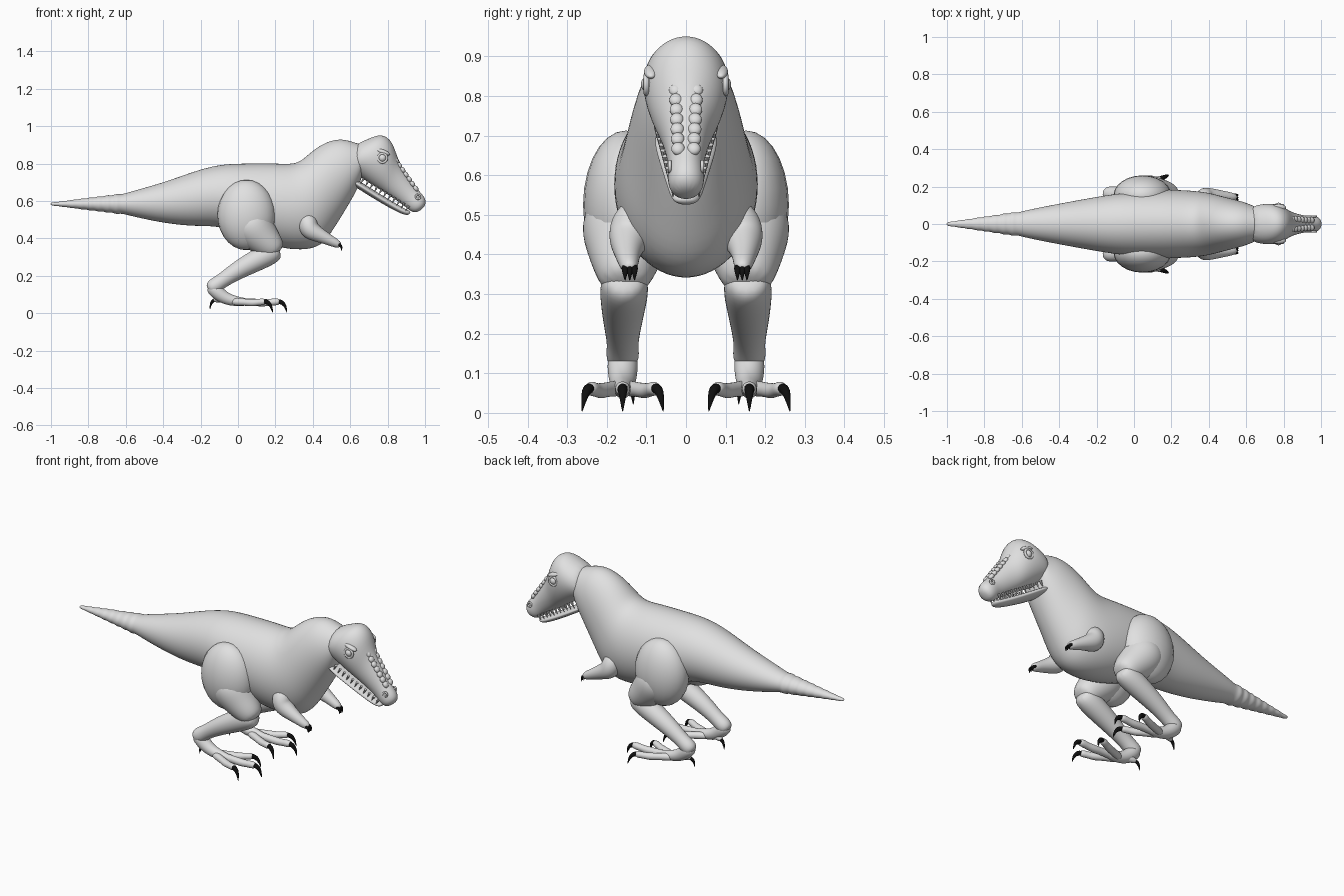
import bpy, bmesh, math
from mathutils import Vector

cube = bpy.data.objects.get("Cube")
if cube:
    bpy.data.objects.remove(cube, do_unlink=True)


def material(name, value):
    m = bpy.data.materials.new(name)
    m.use_nodes = True
    col = (value, value, value, 1)
    m.diffuse_color = col
    m.node_tree.nodes["Principled BSDF"].inputs["Base Color"].default_value = col
    return m


SKIN = material("pale grey", 0.75)
CLAW = material("black", 0.005)
SIDES = 16


def skin(name, rings, mat, mirror=False, level=2):
    """Bridge rings of points into a smooth closed surface."""
    bm = bmesh.new()
    loops = [[bm.verts.new(p) for p in ring] for ring in rings]
    n = len(loops[0])
    for a, b in zip(loops, loops[1:]):
        for i in range(n):
            j = (i + 1) % n
            bm.faces.new((a[i], a[j], b[j], b[i]))
    bm.faces.new(loops[0])
    bm.faces.new(loops[-1])
    bmesh.ops.recalc_face_normals(bm, faces=bm.faces)
    for f in bm.faces:
        f.smooth = True
    me = bpy.data.meshes.new(name)
    bm.to_mesh(me)
    bm.free()
    me.materials.append(mat)
    ob = bpy.data.objects.new(name, me)
    bpy.context.collection.objects.link(ob)
    if mirror:
        mod = ob.modifiers.new("mirror", "MIRROR")
        mod.use_axis = (False, True, False)
    sub = ob.modifiers.new("smooth", "SUBSURF")
    sub.levels = sub.render_levels = level
    return ob


def loft(name, stations, mat=SKIN):
    """Stations: top x, top z, bottom x, bottom z, half width."""
    rings = []
    for tx, tz, bx, bz, w in stations:
        top, bot = Vector((tx, 0, tz)), Vector((bx, 0, bz))
        c, h = (top + bot) / 2, (top - bot) / 2
        angles = [math.tau * i / SIDES for i in range(SIDES)]
        rings.append([c + h * math.cos(a) + Vector((0, w * math.sin(a), 0)) for a in angles])
    return skin(name, rings, mat)


def tube(name, path, mat=SKIN, sides=12, level=2):
    """Mirrored limb through points given as x, y, z, radius."""
    pts = [Vector(p[:3]) for p in path]
    rings = []
    for i, p in enumerate(pts):
        t = (pts[min(i + 1, len(pts) - 1)] - pts[max(i - 1, 0)]).normalized()
        u = t.cross(Vector((0, 1, 0))).normalized()
        v = u.cross(t)
        r = path[i][3]
        angles = [math.tau * k / sides for k in range(sides)]
        rings.append([p + r * (u * math.cos(a) + v * math.sin(a)) for a in angles])
    return skin(name, rings, mat, True, level)


def ball(name, loc, scale, tilt=0):
    bpy.ops.mesh.primitive_uv_sphere_add(segments=24, ring_count=14, location=loc, rotation=(0, tilt, 0))
    ob = bpy.context.object
    ob.name = name
    ob.scale = scale
    ob.data.materials.append(SKIN)
    bpy.ops.object.shade_smooth()


def rim(name, loc, major, minor):
    bpy.ops.mesh.primitive_torus_add(location=loc, rotation=(math.pi / 2, 0, 0), major_radius=major,
                                     minor_radius=minor, major_segments=20, minor_segments=8)
    bpy.context.object.name = name
    bpy.context.object.data.materials.append(SKIN)
    bpy.ops.object.shade_smooth()


# Body: segmented tail tip, torso and neck in one skin
tail = []
for i in range(17):
    t = i / 17
    x = -1.003 + 0.4 * t
    s = 1.07 if i % 2 else 0.88
    h, w = (0.007 + 0.053 * t) * s, (0.009 + 0.062 * t) * s
    tail.append((x, 0.584 + h, x, 0.584 - h, w))
torso = [
    (-.58, .65, -.58, .52, .075), (-.4, .70, -.39, .477, .112), (-.25, .757, -.22, .46, .142),
    (-.1, .802, -.08, .465, .167), (.05, .805, .08, .385, .182), (.2, .807, .22, .345, .188),
    (.31, .80, .34, .33, .182), (.36, .84, .45, .35, .17), (.42, .893, .515, .45, .152),
    (.5, .932, .565, .53, .135), (.575, .935, .605, .60, .12), (.64, .908, .635, .655, .1),
    (.69, .90, .67, .74, .08)]
loft("body", tail + torso)

# Head: skull with drooping snout, and thin lower jaw
loft("skull", [
    (.62, .905, .60, .75, .085), (.69, .93, .64, .737, .107), (.77, .968, .69, .70, .113),
    (.83, .92, .75, .663, .1), (.853, .825, .80, .632, .07), (.90, .75, .85, .60, .054),
    (.95, .672, .89, .572, .044), (.985, .64, .91, .553, .048), (1.01, .60, .935, .538, .044),
    (.995, .563, .96, .54, .02)])
loft("lower_jaw", [
    (.60, .738, .59, .698, .075), (.66, .70, .645, .663, .084), (.75, .643, .735, .606, .065),
    (.85, .583, .84, .546, .046), (.905, .552, .895, .522, .035), (.925, .543, .918, .528, .018)])

for side in (1, -1):
    # Eyes with lids and brows
    ball("eye", (.772, side * .094, .83), (.021, .02, .021))
    rim("eyelid", (.772, side * .1, .83), .024, .007)
    ball("brow", (.775, side * .088, .862), (.04, .018, .013), math.radians(20))
    rim("nostril", (.962, side * .041, .622), .012, .005)
    # Double row of knobs down the snout
    for k in range(7):
        t = k / 6
        ball("snout_knob", (.845 + .105 * t, side * (.026 - .006 * t), .815 - .148 * t),
             (.018, .017, .013), math.radians(55))
    # Teeth along the upper jaw
    for k in range(11):
        t = k / 10
        bpy.ops.mesh.primitive_cone_add(
            vertices=8, radius1=.008, radius2=.001, depth=.032,
            location=(.665 + .24 * t, side * (.073 - .04 * t), .708 - .147 * t),
            rotation=(0, math.radians(210), 0))
        bpy.context.object.name = "tooth"
        bpy.context.object.data.materials.append(SKIN)
        bpy.ops.object.shade_smooth_by_angle()
    # Hips
    ball("hip", (.045, side * .152, .525), (.155, .108, .188))

# Legs
tube("thigh", [(.03, .15, .54, .09), (.07, .15, .47, .125), (.13, .152, .40, .098),
               (.185, .155, .35, .075), (.215, .155, .32, .05)])
tube("shin", [(.22, .155, .345, .045), (.18, .155, .325, .066), (.09, .158, .278, .06),
              (-.01, .16, .225, .05), (-.09, .16, .17, .039), (-.13, .16, .143, .046),
              (-.158, .16, .122, .03)])
tube("foot", [(-.15, .16, .15, .03), (-.128, .16, .128, .042), (-.085, .16, .088, .037),
              (-.03, .16, .065, .03), (.04, .16, .06, .022), (.06, .16, .06, .015)])

# Toes: middle toe, then outer and inner toes mirrored about the foot's centre line
tube("middle_toe", [(-.02, .16, .06, .024), (.07, .16, .06, .019), (.13, .16, .055, .022),
                    (.17, .16, .058, .018), (.21, .16, .062, .021), (.225, .16, .06, .012)])
tube("middle_claw", [(.20, .16, .063, .014), (.232, .16, .062, .015), (.254, .16, .04, .009),
                     (.262, .16, .001, .001)], CLAW, 8)
for name, d in (("outer", 1), ("inner", -1)):
    tube(name + "_toe", [(x, .16 + d * y, z, r) for x, y, z, r in (
        (-.04, .005, .062, .024), (.03, .035, .06, .018), (.075, .055, .055, .021),
        (.105, .068, .058, .017), (.135, .08, .062, .02), (.15, .086, .06, .011))])
    tube(name + "_claw", [(x, .16 + d * y, z, r) for x, y, z, r in (
        (.128, .078, .063, .014), (.158, .089, .062, .015), (.178, .097, .04, .009),
        (.186, .103, .001, .001))], CLAW, 8)
tube("hind_toe", [(-.07, .155, .08, .022), (-.105, .145, .075, .018), (-.132, .138, .07, .013)])
tube("hind_claw", [(-.122, .14, .071, .011), (-.138, .136, .065, .01), (-.147, .134, .045, .006),
                   (-.15, .133, .02, .001)], CLAW, 8)

# Arms with small clawed hands
tube("arm", [(.37, .11, .53, .04), (.37, .135, .48, .058), (.385, .143, .44, .056),
             (.43, .148, .42, .042), (.485, .147, .393, .03), (.535, .143, .368, .023),
             (.548, .142, .362, .012)])
for k in (-1, 0, 1):
    y = .142 + .012 * k
    tube("finger_claw", [(.53, y, .37, .009), (.548, y, .364, .01), (.555, y, .35, .006),
                         (.553, y, .333, .001)], CLAW, 8, 1)
